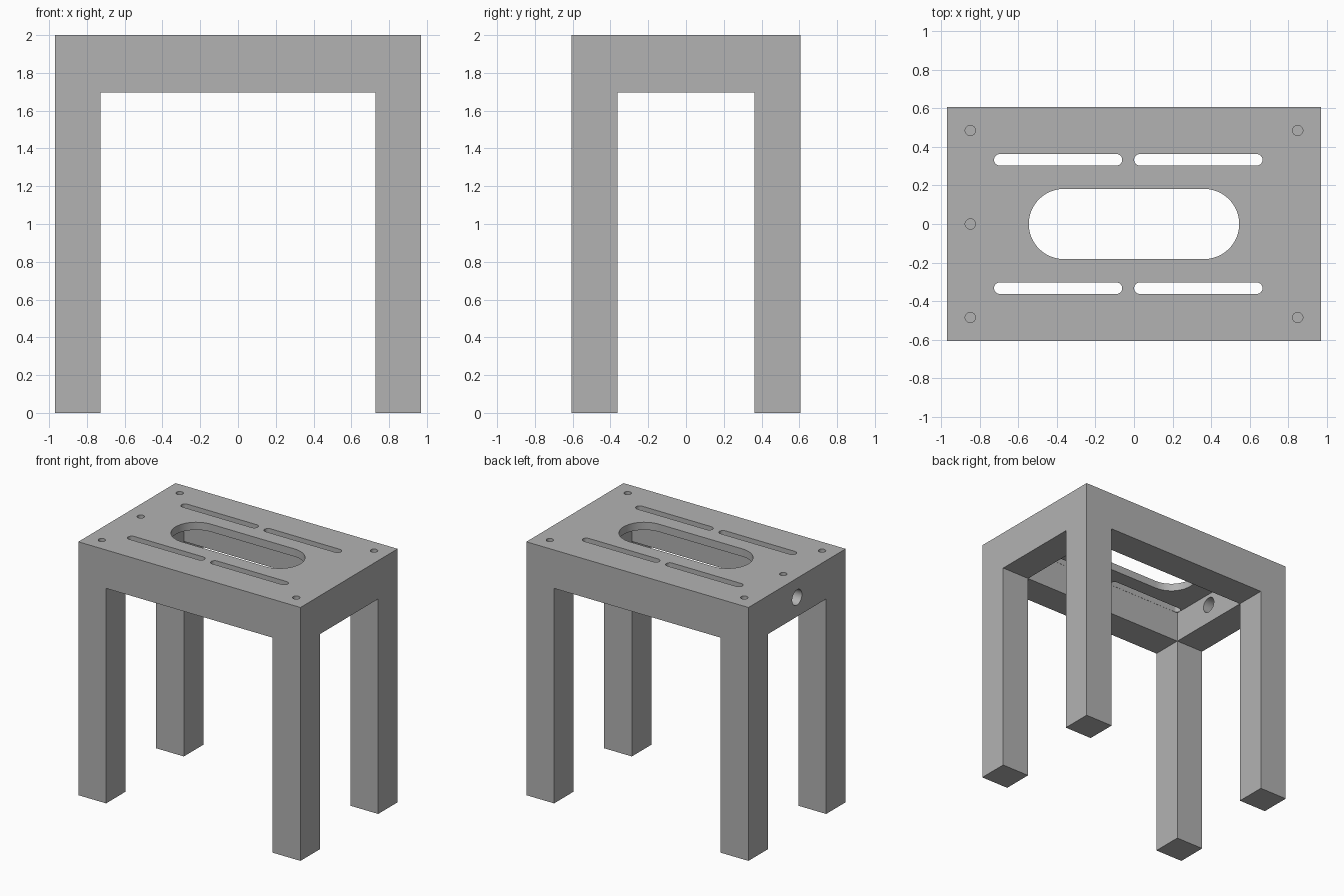
import bpy, bmesh
from math import sin, cos, pi
from mathutils import Matrix

U = 2 / 16.5          # one design unit: the frame is 16 x 10 x 16.5 units
ARC = 24              # segments per half circle

cube = bpy.data.objects.get("Cube")
if cube:
    bpy.data.objects.remove(cube, do_unlink=True)

grey = bpy.data.materials.new("plain_grey")
grey.use_nodes = True
colour = (0.448, 0.448, 0.448, 1)
grey.diffuse_color = colour
grey.node_tree.nodes["Principled BSDF"].inputs["Base Color"].default_value = colour


def make_object(name, bm):
    bmesh.ops.remove_doubles(bm, verts=bm.verts, dist=0.0001)
    bmesh.ops.recalc_face_normals(bm, faces=bm.faces)
    bmesh.ops.scale(bm, vec=(U, U, U), verts=bm.verts)
    mesh = bpy.data.meshes.new(name)
    bm.to_mesh(mesh)
    bm.free()
    mesh.materials.append(grey)
    obj = bpy.data.objects.new(name, mesh)
    bpy.context.collection.objects.link(obj)
    return obj


def build_frame():
    """Legs, apron ring and top plate as one closed skin over filled cells."""
    lines = ([-8, -6, 6, 8], [-5, -3, 3, 5], [0, 14, 16, 16.5])

    def filled(c):
        if min(c) < 0 or max(c) > 2:
            return False
        i, j, k = c
        legs = k == 0 and i != 1 and j != 1
        apron = k == 1 and (i, j) != (1, 1)
        return legs or apron or k == 2

    bm = bmesh.new()
    cells = [(i, j, k) for i in range(3) for j in range(3) for k in range(3)]
    for cell in filter(filled, cells):
        for axis in range(3):
            for side in (0, 1):
                neighbour = list(cell)
                neighbour[axis] += 2 * side - 1
                if filled(neighbour):
                    continue
                corners = []
                for p, q in ((0, 0), (1, 0), (1, 1), (0, 1)):
                    idx = list(cell)
                    idx[axis] += side
                    idx[(axis + 1) % 3] += p
                    idx[(axis + 2) % 3] += q
                    corners.append(bm.verts.new([lines[a][idx[a]] for a in range(3)]))
                bm.faces.new(corners)
    return make_object("stool_frame", bm)


def slot_cutter(x0, x1, y, radius, z0, z1, turn=None):
    """Round-ended prism; x0 equal to x1 gives a plain cylinder."""
    bm = bmesh.new()
    ring = []
    for cx, start in ((x1, -pi / 2), (x0, pi / 2)):
        for i in range(ARC + 1):
            a = start + pi * i / ARC
            ring.append(bm.verts.new((cx + radius * cos(a), y + radius * sin(a), z0)))
    bmesh.ops.remove_doubles(bm, verts=bm.verts, dist=0.0001)
    base = bm.faces.new(list(bm.verts))
    top = bmesh.ops.extrude_face_region(bm, geom=[base])["geom"]
    moved = [v for v in top if isinstance(v, bmesh.types.BMVert)]
    bmesh.ops.translate(bm, vec=(0, 0, z1 - z0), verts=moved)
    if turn:
        bm.transform(turn)
    cutter = make_object("cutter", bm)
    cutter.hide_render = True
    return cutter


frame = build_frame()

# Central hand opening
cutters = [slot_cutter(-3, 3, 0, 1.5, 15, 18)]

# Two long slots along each side, just inside the apron walls
for y in (-2.745, 2.745):
    for x0, x1 in ((-5.74, -0.75), (0.25, 5.25)):
        cutters.append(slot_cutter(x0, x1, y, 0.245, 15, 18))

# Blind screw holes in the top
for x, y in ((-7, -4), (-7, 0), (-7, 4), (7, -4), (7, 4)):
    cutters.append(slot_cutter(x, x, y, 0.22, 15.8, 18))

# Round hole through one end of the apron
cutters.append(slot_cutter(-15.25, -15.25, 0, 0.5, -9, -5, Matrix.Rotation(pi / 2, 4, "Y")))

bpy.ops.object.select_all(action="DESELECT")
frame.select_set(True)
bpy.context.view_layer.objects.active = frame
for cutter in cutters:
    cut = frame.modifiers.new("cut", "BOOLEAN")
    cut.operation = "DIFFERENCE"
    cut.solver = "EXACT"
    cut.object = cutter
    bpy.ops.object.modifier_apply(modifier=cut.name)
    bpy.data.objects.remove(cutter, do_unlink=True)

bpy.ops.object.shade_smooth_by_angle(angle=pi / 6)
